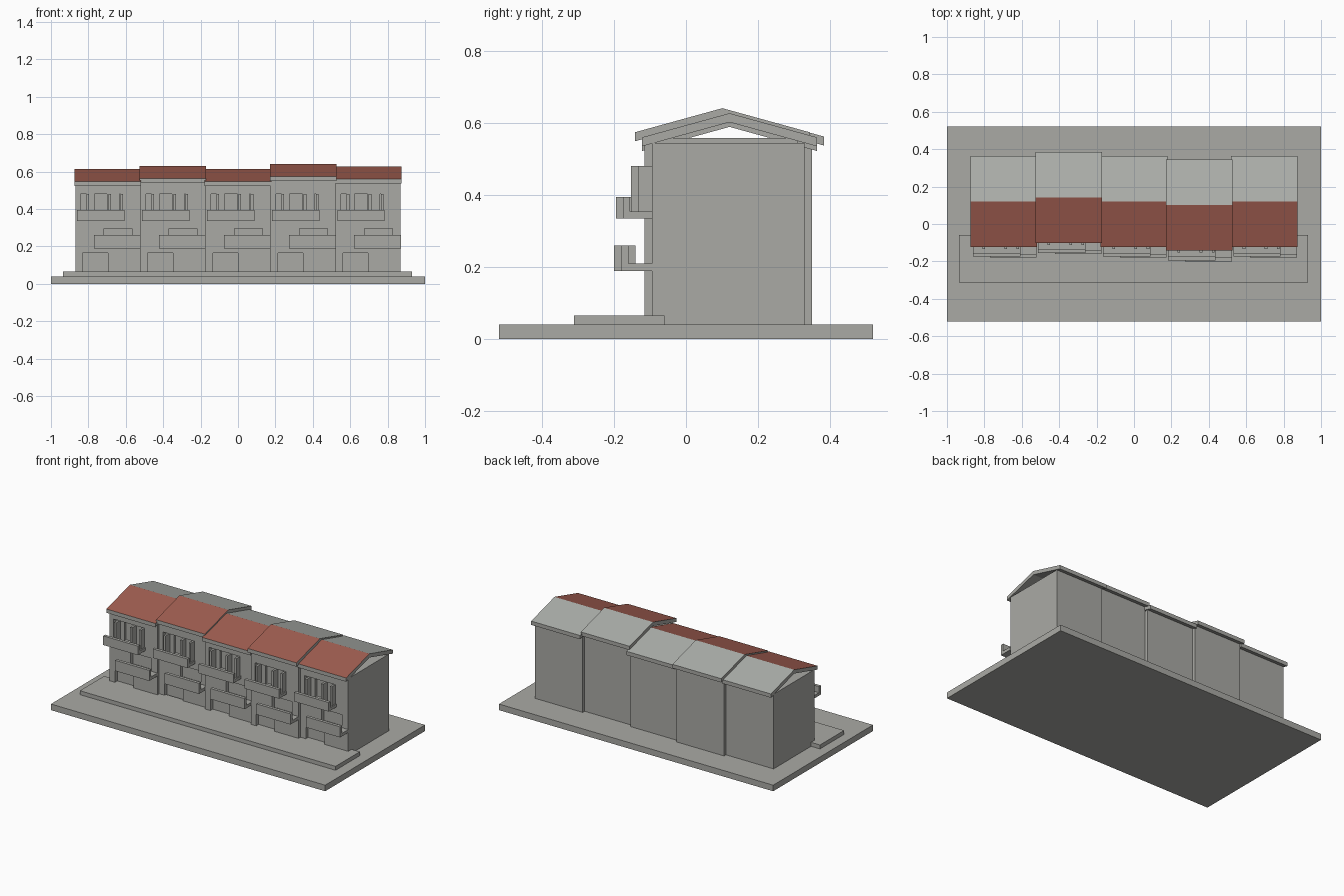
import bpy, bmesh

if "Cube" in bpy.data.objects:
    bpy.data.objects.remove(bpy.data.objects["Cube"])


def material(name, rgb):
    m = bpy.data.materials.new(name)
    m.diffuse_color = (*rgb, 1)
    m.use_nodes = True
    m.node_tree.nodes["Principled BSDF"].inputs["Base Color"].default_value = m.diffuse_color
    return m


STONE = material("stone_grey", (0.40, 0.40, 0.375))
CLAY = material("clay_red", (0.35, 0.11, 0.08))
SLATE = material("pale_slate", (0.41, 0.425, 0.40))


def finish(name, bm, mats):
    bmesh.ops.recalc_face_normals(bm, faces=bm.faces)
    mesh = bpy.data.meshes.new(name)
    bm.to_mesh(mesh)
    bm.free()
    for m in mats:
        mesh.materials.append(m)
    ob = bpy.data.objects.new(name, mesh)
    bpy.context.collection.objects.link(ob)
    return ob


def boxes(name, ranges):
    """One object from (x0, x1, y0, y1, z0, z1) boxes."""
    bm = bmesh.new()
    for x0, x1, y0, y1, z0, z1 in ranges:
        vs = bmesh.ops.create_cube(bm, size=1)["verts"]
        for v in vs:
            v.co = (x0 + (v.co.x + .5) * (x1 - x0),
                    y0 + (v.co.y + .5) * (y1 - y0),
                    z0 + (v.co.z + .5) * (z1 - z0))
    return finish(name, bm, [STONE])


def extrude_x(name, profile, x0, x1, mats):
    """Prism along x from a (y, z) profile."""
    bm = bmesh.new()
    a = [bm.verts.new((x0, y, z)) for y, z in profile]
    b = [bm.verts.new((x1, y, z)) for y, z in profile]
    bm.faces.new(a)
    bm.faces.new(b[::-1])
    for i in range(len(a)):
        j = (i + 1) % len(a)
        bm.faces.new((a[i], b[i], b[j], a[j]))
    return finish(name, bm, mats)


def roof(name, cx, ridge_y, ridge_z):
    run, drop, t = 0.243, 0.067, 0.025
    top = [(ridge_y - run, ridge_z - drop), (ridge_y, ridge_z),
           (ridge_y + run, ridge_z - drop)]
    profile = top + [(y, z - t) for y, z in reversed(top)]
    ob = extrude_x(name, profile, cx - .178, cx + .178, [STONE, CLAY, SLATE])
    # Tiles on the front slope, slate on the rear slope
    for p in ob.data.polygons:
        if p.normal.z > 0.5:
            p.material_index = 1 if p.normal.y < 0 else 2


def balcony(name, x0, x1, front, wall, z, height):
    profile = [(front, z), (wall, z), (wall, z + .02), (front + .02, z + .02),
               (front + .02, z + height), (front, z + height)]
    extrude_x(name, profile, x0, x1, [STONE])


def carve(ob, cutter):
    mod = ob.modifiers.new("openings", 'BOOLEAN')
    mod.operation, mod.solver, mod.object = 'DIFFERENCE', 'EXACT', cutter
    bpy.context.view_layer.objects.active = ob
    bpy.ops.object.modifier_apply(modifier=mod.name)
    bpy.data.objects.remove(cutter)


# Ground slab and front terrace
boxes("ground_slab", [(-1, 1, -.52, .52, 0, .04)])
boxes("front_terrace", [(-.935, .93, -.312, -.06, .04, .066)])

# Terrace of five houses: depth shift and roof ridge height
houses = [(0, .615), (.02, .63), (0, .615), (-.02, .642), (0, .628)]
for i, (dy, ridge) in enumerate(houses):
    cx = (i - 2) * .348
    wall = -.095 + dy
    n = f"_{i + 1}"
    body = boxes("house_body" + n,
                 [(cx - .174, cx + .174, wall, .33 + dy, .03, ridge - .083)])

    # Recessed openings: entrance, lower balcony door, upper window
    back = wall + .025
    cutter = boxes("opening_cutter" + n, [
        (cx - .135, cx, wall - .05, back, .05, .165),
        (cx - .02, cx + .13, wall - .05, back, .21, .295),
        (cx - .145, cx + .075, wall - .05, back, .355, .48)])
    cutter.hide_render = True
    carve(body, cutter)

    roof("roof" + n, cx, .121 + dy, ridge)
    balcony("lower_balcony" + n, cx - .075, cx + .175,
            -.18 + dy, wall, .19, .07)
    balcony("upper_balcony" + n, cx - .165, cx + .088,
            -.175 + dy, wall, .335, .06)

    # Open shutters standing out from the wall, and the window piers
    boxes("shutters" + n, [
        (cx + x - .007, cx + x + .007, wall - .038, back + .002, .353, .481)
        for x in (-.108, .01, .075)])
    boxes("window_piers" + n, [
        (cx + x, cx + x + .034, wall + .008, back + .002, .353, .481)
        for x in (-.106, -.004, .028)])
